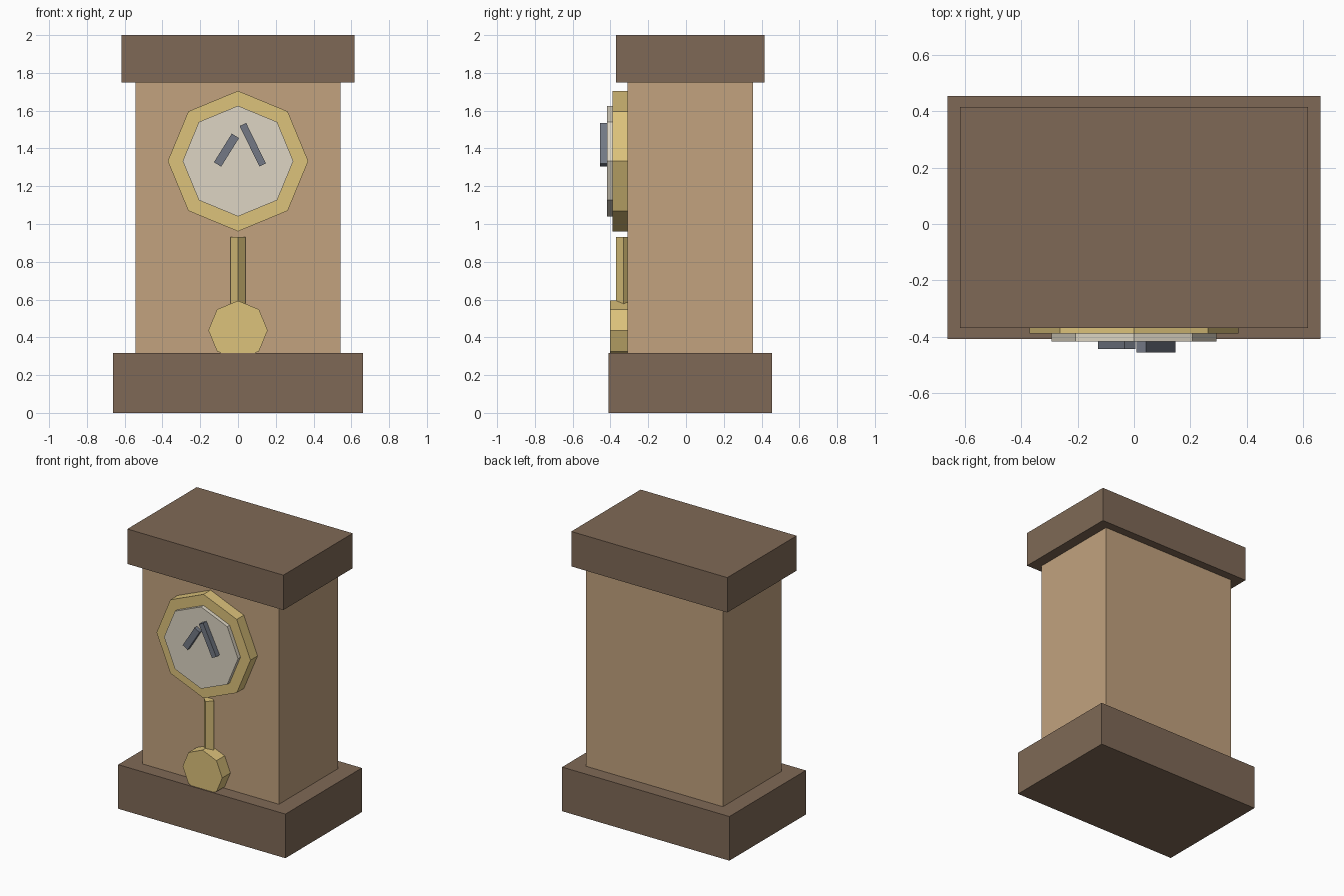
import bpy
import math
from mathutils import Matrix

old = bpy.data.objects.get("Cube")
if old:
    bpy.data.objects.remove(old, do_unlink=True)


def material(name, rgb):
    """Flat material from 0-255 display values, stored as linear."""
    linear = [((c / 255 + 0.055) / 1.055) ** 2.4 for c in rgb] + [1]
    m = bpy.data.materials.new(name)
    m.use_nodes = True
    m.diffuse_color = linear
    m.node_tree.nodes["Principled BSDF"].inputs["Base Color"].default_value = linear
    return m


dark_wood = material("dark wood", (127, 105, 86))
light_wood = material("light wood", (194, 162, 126))
brass = material("brass", (220, 194, 123))
ivory = material("ivory", (221, 213, 195))
steel = material("dark steel", (115, 121, 133))


def finish(name, mat):
    obj = bpy.context.object
    obj.name = obj.data.name = name
    obj.data.materials.append(mat)
    return obj


def box(name, mat, centre, size, tilt=0):
    """Box, optionally tilted clockwise as seen from the front."""
    bpy.ops.mesh.primitive_cube_add(size=1, location=centre)
    obj = finish(name, mat)
    obj.data.transform(Matrix.Diagonal((*size, 1)))
    obj.rotation_euler.y = math.radians(tilt)
    return obj


def disc(name, mat, z, radius, front, back):
    """Octagonal disc facing the front, with a corner at the top."""
    bpy.ops.mesh.primitive_cylinder_add(
        vertices=8, radius=radius, depth=back - front,
        location=(0, (front + back) / 2, z), rotation=(math.pi / 2, 0, 0))
    return finish(name, mat)


# Case
MID_Y = 0.023
box("base", dark_wood, (0, MID_Y, 0.158), (1.325, 0.865, 0.316))
box("body", light_wood, (0, MID_Y, 1.03), (1.083, 0.666, 1.44))
box("cap", dark_wood, (0, MID_Y, 1.875), (1.236, 0.785, 0.25))

# Dial
DIAL_Z = 1.333
disc("bezel", brass, DIAL_Z, 0.372, -0.39, -0.30)
disc("dial_face", ivory, DIAL_Z, 0.293, -0.418, -0.38)

# Hands
box("hour_hand", steel, (-0.061, -0.426, 1.391), (0.045, 0.036, 0.178), 32)
box("minute_hand", steel, (0.078, -0.432, 1.42), (0.038, 0.048, 0.238), -26)

# Pendulum
bpy.ops.mesh.primitive_cylinder_add(
    vertices=4, radius=0.04, depth=0.43, location=(0, -0.33, 0.715))
finish("pendulum_rod", brass)
disc("pendulum_bob", brass, 0.437, 0.157, -0.402, -0.31)
